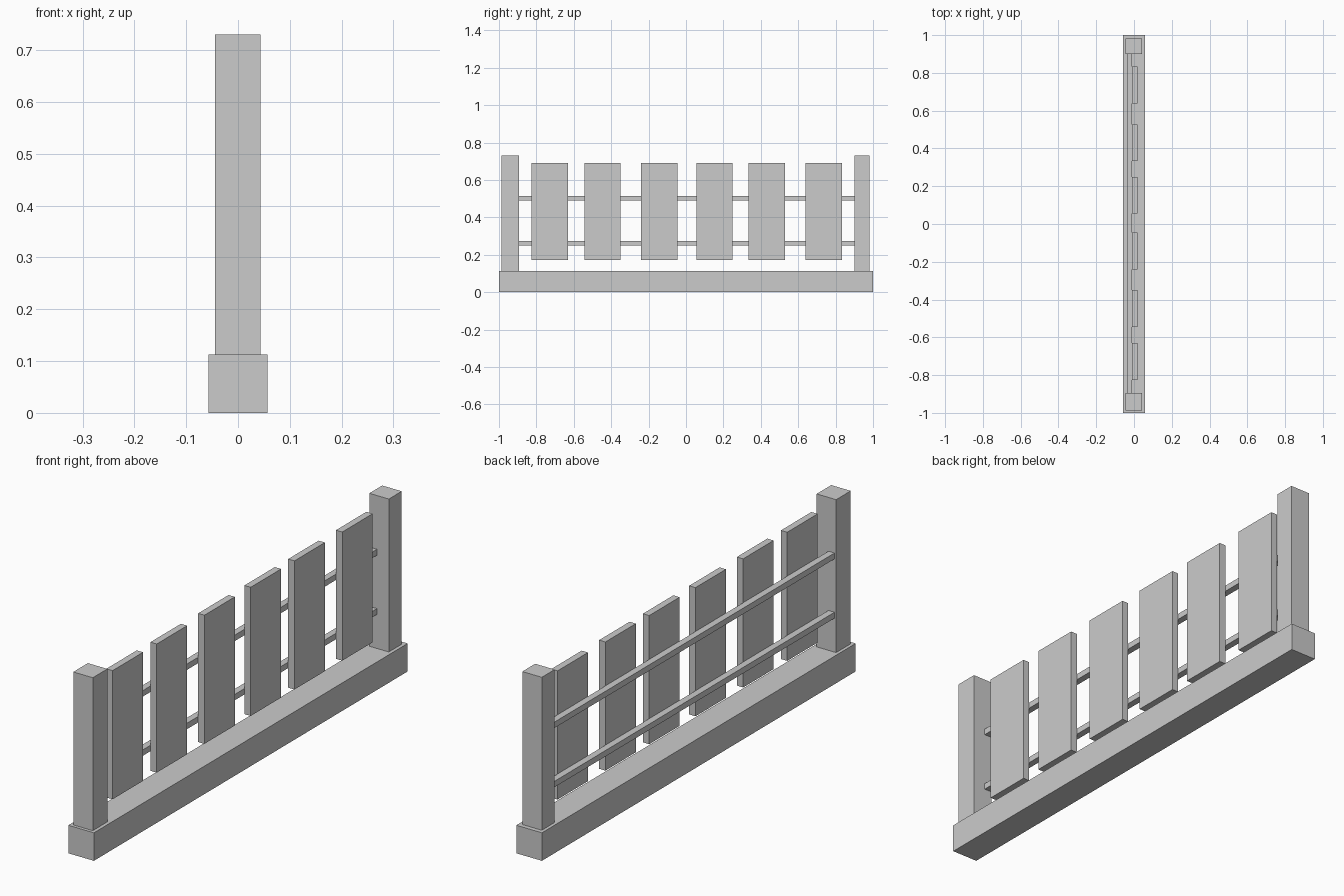
import bpy

if "Cube" in bpy.data.objects:
    bpy.data.objects.remove(bpy.data.objects["Cube"])


def box(name, x, y, z):
    """Box from (min, max) ranges on each axis."""
    corners = [(a, b, c) for a in x for b in y for c in z]
    faces = [(0, 1, 3, 2), (4, 6, 7, 5), (0, 4, 5, 1),
             (2, 3, 7, 6), (0, 2, 6, 4), (1, 5, 7, 3)]
    mesh = bpy.data.meshes.new(name)
    mesh.from_pydata(corners, [], faces)
    obj = bpy.data.objects.new(name, mesh)
    bpy.context.collection.objects.link(obj)
    return obj


# Base beam
box("base_beam", (-0.057, 0.057), (-1, 1), (0, 0.113))

# End posts
box("post_left", (-0.044, 0.043), (-0.987, -0.894), (0.113, 0.73))
box("post_right", (-0.044, 0.043), (0.9, 0.982), (0.113, 0.73))

# Horizontal rails between the posts
for name, z in (("rail_lower", 0.262), ("rail_upper", 0.501)):
    box(name, (-0.037, -0.01), (-0.894, 0.9), (z - 0.012, z + 0.012))

# Unevenly spaced planks on the face of the rails
for i, y in enumerate((-0.728, -0.447, -0.143, 0.152, 0.431, 0.736)):
    box(f"plank_{i + 1}", (-0.01, 0.018), (y - 0.097, y + 0.097), (0.171, 0.69))
